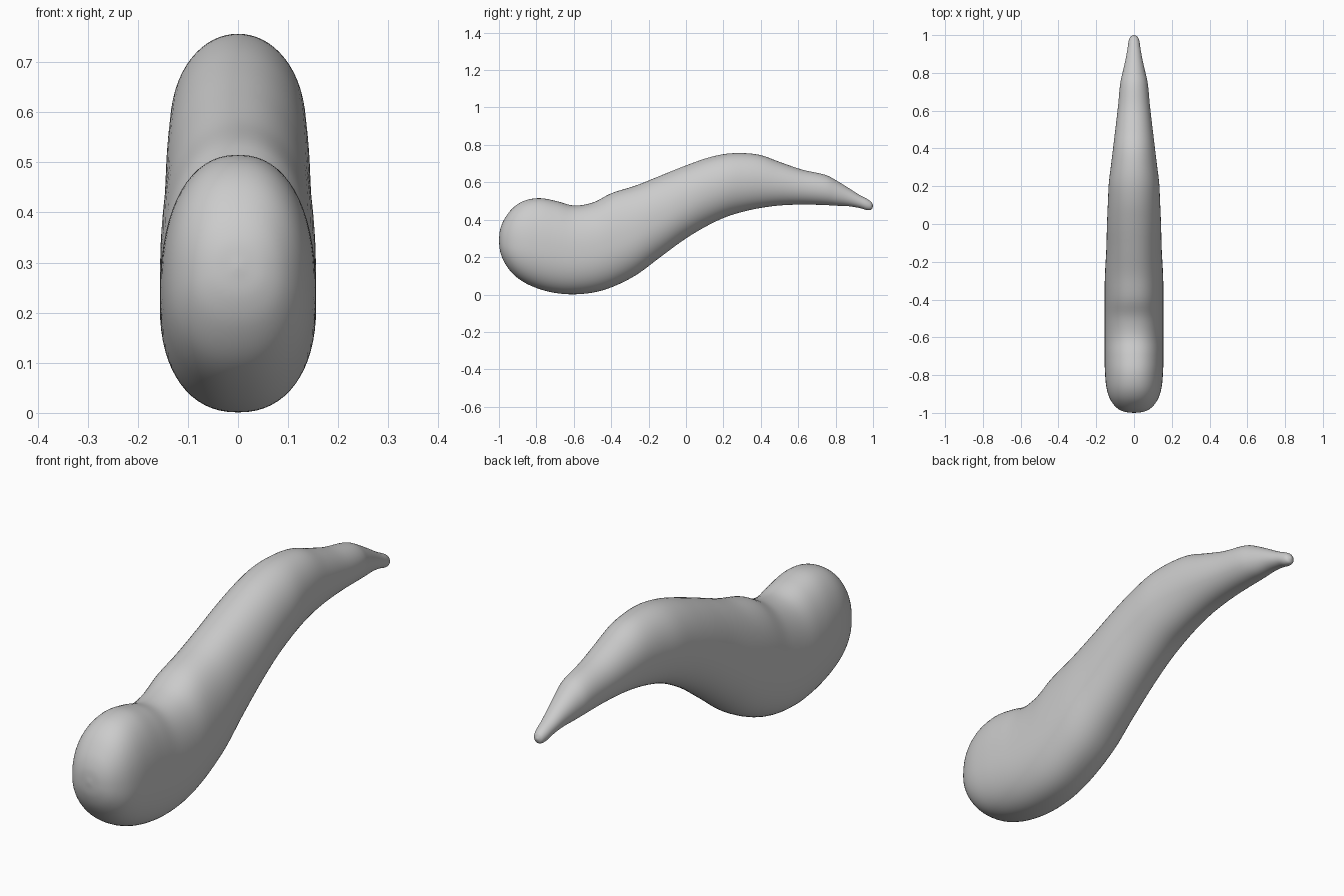
import bpy, bmesh, math
from mathutils import Vector

if "Cube" in bpy.data.objects:
    bpy.data.objects.remove(bpy.data.objects["Cube"])

# Stations along the body: y, top z, bottom z, half width
STATIONS = [
    (-1.00, 0.295, 0.285, 0.005), (-0.993, 0.350, 0.228, 0.055),
    (-0.97, 0.405, 0.170, 0.095), (-0.92, 0.468, 0.105, 0.130),
    (-0.86, 0.503, 0.062, 0.147), (-0.78, 0.515, 0.028, 0.154),
    (-0.69, 0.499, 0.007, 0.156), (-0.60, 0.476, 0.001, 0.156),
    (-0.50, 0.491, 0.010, 0.156), (-0.40, 0.541, 0.038, 0.156),
    (-0.27, 0.582, 0.102, 0.154), (-0.14, 0.634, 0.198, 0.147),
    (0.00, 0.690, 0.300, 0.143), (0.12, 0.732, 0.371, 0.138),
    (0.22, 0.753, 0.417, 0.133), (0.31, 0.756, 0.444, 0.122),
    (0.40, 0.745, 0.463, 0.111), (0.50, 0.709, 0.476, 0.099),
    (0.62, 0.668, 0.481, 0.085), (0.75, 0.638, 0.478, 0.072),
    (0.80, 0.612, 0.475, 0.061), (0.87, 0.569, 0.472, 0.045),
    (0.93, 0.531, 0.462, 0.034), (0.97, 0.510, 0.451, 0.028),
    (0.99, 0.496, 0.453, 0.020), (1.00, 0.478, 0.470, 0.004),
]
SIDES, STEPS = 64, 5


def smooth_stations(pts, steps):
    """Catmull-Rom interpolation of the station list."""
    pts = [Vector(p) for p in pts]
    out = []
    for i in range(len(pts) - 1):
        a, b = pts[max(i - 1, 0)], pts[i]
        c, d = pts[i + 1], pts[min(i + 2, len(pts) - 1)]
        # Centripetal knots keep uneven stations from overshooting
        k1 = max((b - a).length ** 0.5, 1e-6)
        k2 = (c - b).length ** 0.5
        k3 = max((d - c).length ** 0.5, 1e-6)
        m1 = (c - b) if i == 0 else k2 * ((b - a) / k1 - (c - a) / (k1 + k2) + (c - b) / k2)
        m2 = (c - b) if i == len(pts) - 2 else k2 * ((c - b) / k2 - (d - b) / (k2 + k3) + (d - c) / k3)
        for s in range(steps):
            t = s / steps
            out.append(b * (2*t**3 - 3*t**2 + 1) + m1 * (t**3 - 2*t**2 + t)
                       + c * (3*t**2 - 2*t**3) + m2 * (t**3 - t**2))
    out.append(pts[-1])
    return out


def power(v, e):
    return math.copysign(abs(v) ** e, v)


# Body: loft of slightly squared ovals, widest a little below the middle
bm = bmesh.new()
rings = []
for y, top, bottom, half in smooth_stations(STATIONS, STEPS):
    low = min(max((0.1 - y) / 0.5, 0), 1)
    mid = bottom + (top - bottom) * (0.5 - 0.05 * low)
    e = 2 / (2.05 + 0.2 * low)
    ring = []
    for i in range(SIDES):
        a = 2 * math.pi * i / SIDES
        sz = power(math.sin(a), e)
        h = top - mid if sz > 0 else mid - bottom
        ring.append(bm.verts.new((half * power(math.cos(a), e), y, mid + h * sz)))
    rings.append(ring)
for r0, r1 in zip(rings, rings[1:]):
    for i in range(SIDES):
        j = (i + 1) % SIDES
        bm.faces.new((r0[i], r0[j], r1[j], r1[i]))
bm.faces.new(rings[0])
bm.faces.new(rings[-1])
bmesh.ops.recalc_face_normals(bm, faces=bm.faces)
for f in bm.faces:
    f.smooth = True

mesh = bpy.data.meshes.new("body")
bm.to_mesh(mesh)
bm.free()
body = bpy.data.objects.new("body", mesh)
bpy.context.collection.objects.link(body)
